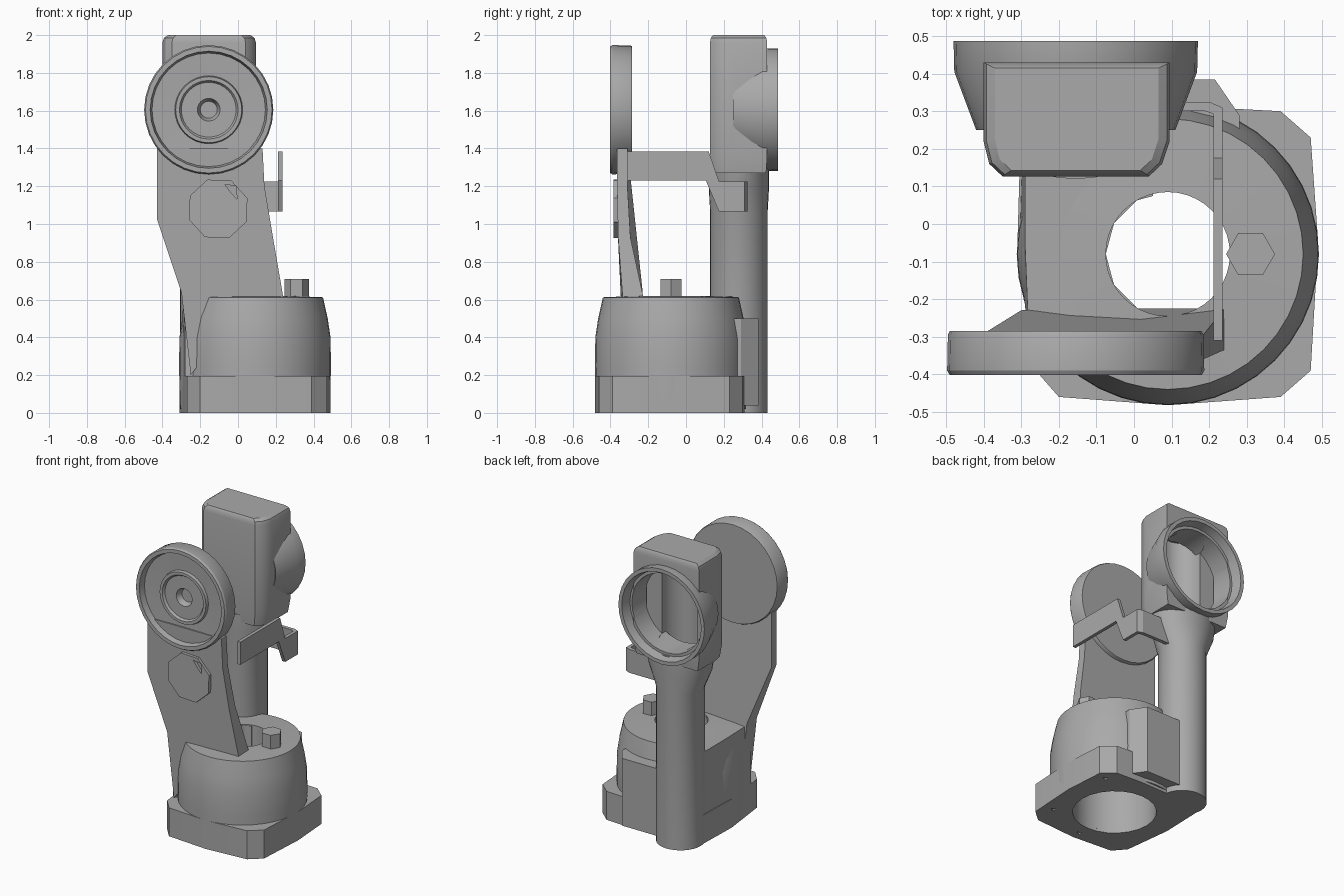
import bpy, bmesh, math
from mathutils import Vector

old = bpy.data.objects.get("Cube")
if old:
    bpy.data.objects.remove(old, do_unlink=True)

GREY = (0.4, 0.4, 0.4, 1)
mat = bpy.data.materials.new("machined grey")
mat.use_nodes = True
mat.diffuse_color = GREY
mat.node_tree.nodes["Principled BSDF"].inputs["Base Color"].default_value = GREY


def finish(name, bm, angle=30):
    bmesh.ops.recalc_face_normals(bm, faces=bm.faces)
    me = bpy.data.meshes.new(name)
    bm.to_mesh(me)
    bm.free()
    me.materials.append(mat)
    ob = bpy.data.objects.new(name, me)
    bpy.context.collection.objects.link(ob)
    smooth(ob, angle)
    return ob


def smooth(ob, angle=30):
    bpy.ops.object.select_all(action='DESELECT')
    ob.select_set(True)
    bpy.context.view_layer.objects.active = ob
    bpy.ops.object.shade_smooth_by_angle(angle=math.radians(angle))


def loft(name, rings, angle=30, loop=False):
    """Skin equal-length rings of points, capping the ends unless looped."""
    bm = bmesh.new()
    vs = [[bm.verts.new(p) for p in r] for r in rings]
    n = len(vs[0])
    for a, b in zip(vs, vs[1:] + (vs[:1] if loop else [])):
        for i in range(n):
            j = (i + 1) % n
            bm.faces.new((a[i], a[j], b[j], b[i]))
    if not loop:
        bm.faces.new(vs[0])
        bm.faces.new(vs[-1])
    return finish(name, bm, angle)


def prism(name, pts, a, b, axis='Z', angle=20):
    put = {'X': lambda u, v, h: (h, u, v), 'Y': lambda u, v, h: (u, h, v),
           'Z': lambda u, v, h: (u, v, h)}[axis]
    return loft(name, [[put(u, v, h) for u, v in pts] for h in (a, b)], angle)


def circle(c, r, n, turn=0.0):
    return [(c[0] + r * math.cos(turn + math.tau * i / n),
             c[1] + r * math.sin(turn + math.tau * i / n)) for i in range(n)]


def lathe(name, profile, c, axis='Z', n=32, loop=False, angle=30):
    """Turn (radius, height) pairs around an axis through c."""
    rings = []
    for r, h in profile:
        pts = circle(c, r, n)
        rings.append([(u, v, h) if axis == 'Z' else (u, h, v) for u, v in pts])
    return loft(name, rings, angle, loop)


def cut(ob, *cutters):
    for c in cutters:
        m = ob.modifiers.new("cut", 'BOOLEAN')
        m.object, m.operation, m.solver = c, 'DIFFERENCE', 'EXACT'
        smooth_target = ob
        bpy.context.view_layer.objects.active = ob
        bpy.ops.object.modifier_apply(modifier=m.name)
    smooth(ob)


def discard(*obs):
    for o in obs:
        bpy.data.objects.remove(o, do_unlink=True)


HUB = (0.09, -0.08)          # turret axis
POST = (-0.155, 0.28)        # rear post axis
EYE = (-0.155, 1.605)        # shared disc and socket axis

# Base: chamfered plate, rear-left body block and rear bracket
plate = prism("base_plate", [(-0.31, -0.05), (-0.27, -0.38), (-0.2, -0.46), (0.09, -0.482),
                             (0.39, -0.46), (0.47, -0.39), (0.49, -0.05), (0.47, 0.23),
                             (0.39, 0.3), (0.2, 0.31), (-0.3, 0.3)], 0, 0.195)
side = [(-0.31, -0.05), (-0.28, -0.3), (-0.16, -0.33), (0.05, -0.2),
        (0.05, 0.2), (-0.05, 0.28), (-0.3, 0.28)]
body = loft("body_block", [[(x, y, 0) for x, y in side],
                           [(max(x, -0.29), y, 0.615) for x, y in side]], 20)
bracket = prism("rear_bracket", [(-0.15, 0.15), (0.28, 0.15), (0.28, 0.29),
                                 (0.215, 0.385), (-0.15, 0.385)], 0.04, 0.5)

# Bore through the base
wide = lathe("wide_bore", [(0.26, -0.1), (0.26, 0.3)], HUB, n=24)
narrow = lathe("narrow_bore", [(0.165, 0.2), (0.165, 0.9)], HUB, n=12)
pits = [prism("pit", circle(p, 0.02, 3), -0.1, 0.03)
        for p in ((0.09, -0.42), (0.4, -0.3), (0.4, 0.2), (-0.2, -0.3))]
cut(plate, wide, *pits)
cut(body, wide, narrow)
cut(bracket, wide)
discard(wide, narrow, *pits)

# Turret with stepped bore and stud
lathe("turret", [(0.26, 0.02), (0.398, 0.02), (0.402, 0.25), (0.4, 0.4), (0.385, 0.5), (0.36, 0.612),
                 (0.165, 0.62), (0.165, 0.3), (0.26, 0.3)], HUB, n=40, loop=True)
prism("turret_stud", circle((0.31, -0.08), 0.065, 6), 0.58, 0.71)

# Front arm: outline bent in depth by height
outline = [(-0.25, 0.2), (-0.3, 0.64), (-0.43, 1.03), (-0.43, 1.4),
           (0.13, 1.4), (0.14, 1.2), (0.185, 0.93), (0.24, 0.61), (-0.1, 0.4)]


def bend(z, near, far):
    t = min(1, max(0, (1.0 - z) / 0.38))
    return near + (far - near) * t


loft("front_arm", [[(x, bend(z, -0.365, -0.335), z) for x, z in outline],
                   [(x, bend(z, -0.31, -0.225), z) for x, z in outline]], 20)
boss = prism("arm_boss", circle((-0.105, 1.08), 0.165, 8, 0.35), -0.385, -0.32, 'Y')
notch = prism("notch", [(-0.07, 1.21), (-0.01, 1.2), (-0.005, 1.13), (-0.04, 1.17)],
              -0.5, -0.365, 'Y')
cut(boss, notch)
discard(notch)

# Front disc with rim, hub ring and centre pit
lathe("front_disc", [(0.335, -0.285), (0.34, -0.295), (0.342, -0.39), (0.335, -0.402),
                     (0.31, -0.402), (0.3, -0.36), (0.18, -0.355), (0.175, -0.375),
                     (0.155, -0.375), (0.145, -0.36), (0.06, -0.36), (0.045, -0.32)],
      EYE, 'Y', n=32)

# Rear post flaring into the neck
neck = loft("rear_post", [[(POST[0] + rx * math.cos(a), POST[1] + ry * math.sin(a), z)
                           for a in [math.tau * i / 32 for i in range(32)]]
                          for z, rx, ry in ((0, .152, .152), (1.06, .152, .152),
                                            (1.2, .215, .16), (1.32, .235, .16))])

# Head housing with rounded front corners and chamfered top
bm_pts = [(-0.4, 0.43), (-0.4, 0.22), (-0.385, 0.16), (-0.35, 0.127),
          (0.04, 0.127), (0.075, 0.16), (0.095, 0.22), (0.095, 0.43)]
mid = Vector((-0.153, 0.28))
rings = []
for z, sx, sy in ((1.27, 0.94, 0.96), (1.36, 1, 1), (1.96, 1, 1), (1.985, 0.97, 0.97), (2.0, 0.88, 0.9)):
    rings.append([(mid.x + (x - mid.x) * sx, mid.y + (y - mid.y) * sy, z) for x, y in bm_pts])
head = loft("head_housing", rings, 35)

# Hollow head: rear opening and vertical bore
opening = lathe("opening", [(0.262, 0.29), (0.275, 0.6)], EYE, 'Y')
shaft = lathe("shaft", [(0.135, 1.2), (0.135, 1.93)], POST)
cut(head, opening, shaft)
cut(neck, opening, shaft)
discard(opening, shaft)

# Flared rear socket ring
lathe("socket_ring", [(0.262, 0.25), (0.27, 0.42), (0.285, 0.42), (0.3, 0.487), (0.325, 0.487),
                      (0.323, 0.405), (0.265, 0.25)], EYE, 'Y', loop=True)

# Side clip: stepped bar and its mount
prism("clip_bar", [(-0.31, 1.23), (-0.31, 1.385), (0.12, 1.385), (0.175, 1.225),
                   (0.31, 1.225), (0.31, 1.065), (0.175, 1.065), (0.105, 1.23)],
      0.212, 0.235, 'X')
prism("clip_mount", [(0.235, 0.285), (0.235, 0.31), (0.2, 0.325), (-0.04, 0.325),
                     (-0.04, 0.3), (0.19, 0.3)], 1.065, 1.225)
